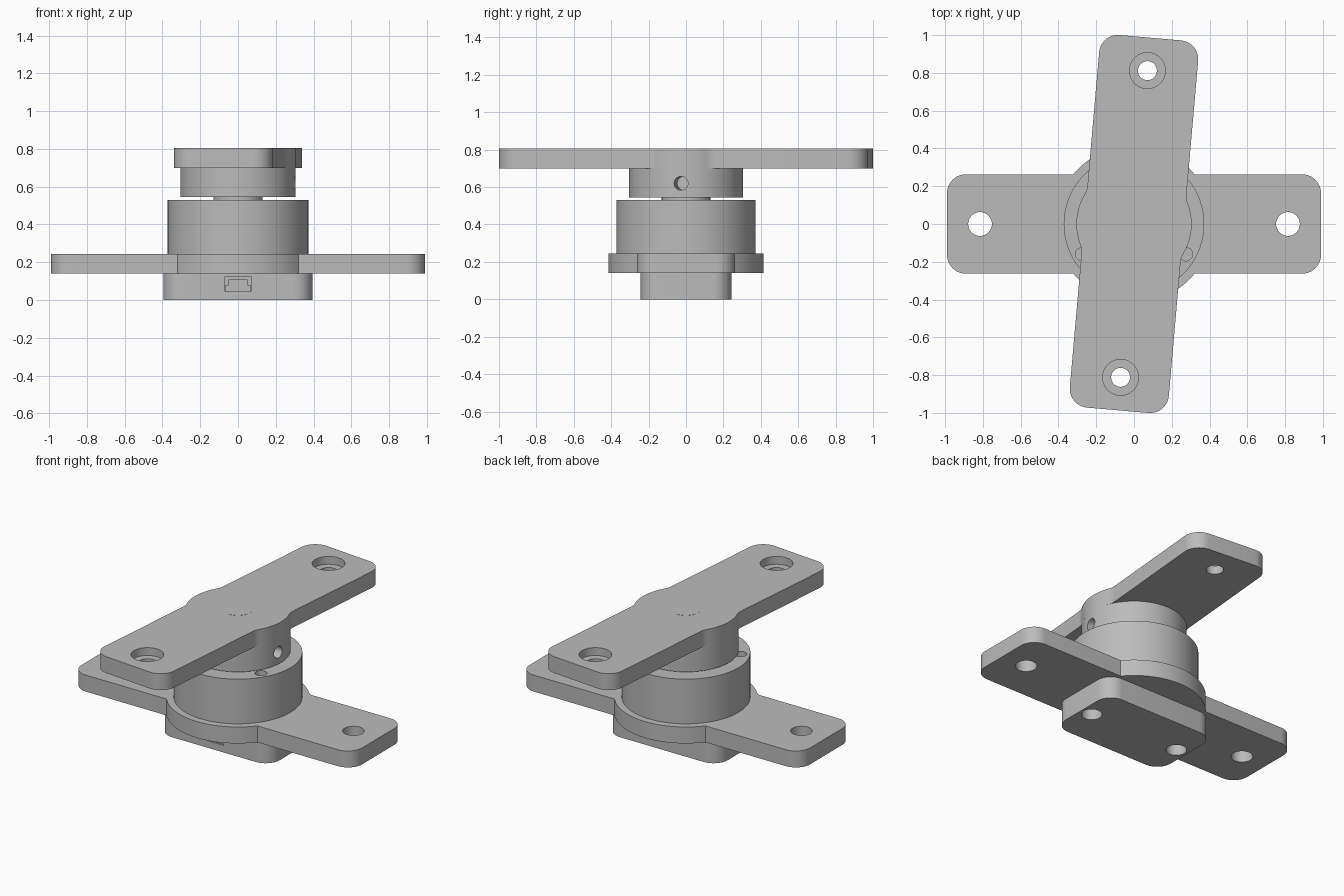
import bpy
import bmesh
from math import cos, sin, pi, atan2, sqrt, radians
from mathutils import Matrix

default = bpy.data.objects.get("Cube")
if default:
    bpy.data.objects.remove(default)

grey = bpy.data.materials.new("plain grey")
grey.use_nodes = True
grey.diffuse_color = (0.5, 0.5, 0.5, 1)
grey.node_tree.nodes["Principled BSDF"].inputs["Base Color"].default_value = grey.diffuse_color

TURN = Matrix.Rotation(radians(85), 4, "Z")   # long axis of the upper arm


def arc(cx, cy, r, a0, a1, n):
    return [(cx + r * cos(a0 + (a1 - a0) * i / n), cy + r * sin(a0 + (a1 - a0) * i / n))
            for i in range(n + 1)]


def outline(length, width, corner, boss=0, fillet=0):
    """Rounded rectangle, with an optional round boss bulging from its long sides."""
    quarter = arc(length - corner, width - corner, corner, 0, pi / 2, 10)
    if boss:
        h = width + fillet
        d = sqrt((boss + fillet) ** 2 - h ** 2)
        meet = atan2(h, d)
        if fillet:
            quarter += arc(d, h, fillet, -pi / 2, meet - pi, 6)[:-1]
        quarter += arc(0, 0, boss, meet, pi / 2, 16)[:-1]
        half = quarter + [(0, boss)]
    else:
        half = list(quarter)
    half += [(-x, y) for x, y in reversed(quarter)]
    return half + [(-x, -y) for x, y in half]


def circle(r, x=0, y=0, n=64):
    return arc(x, y, r, 0, 2 * pi, n)[:-1]


def prism(name, points, z0, z1, matrix=None):
    bm = bmesh.new()
    face = bm.faces.new([bm.verts.new((x, y, z0)) for x, y in points])
    top = bmesh.ops.extrude_face_region(bm, geom=[face])["geom"]
    bmesh.ops.translate(bm, vec=(0, 0, z1 - z0),
                        verts=[v for v in top if isinstance(v, bmesh.types.BMVert)])
    bmesh.ops.recalc_face_normals(bm, faces=bm.faces)
    if matrix:
        bm.transform(matrix)
    mesh = bpy.data.meshes.new(name)
    bm.to_mesh(mesh)
    bm.free()
    mesh.materials.append(grey)
    obj = bpy.data.objects.new(name, mesh)
    bpy.context.collection.objects.link(obj)
    return obj


def cut(obj, cutters):
    for cutter in cutters:
        mod = obj.modifiers.new("cut", "BOOLEAN")
        mod.operation = "DIFFERENCE"
        mod.solver = "EXACT"
        mod.object = cutter
    bpy.context.view_layer.update()
    result = bpy.data.meshes.new_from_object(
        obj.evaluated_get(bpy.context.evaluated_depsgraph_get()))
    obj.modifiers.clear()
    obj.data = result
    for cutter in cutters:
        bpy.data.objects.remove(cutter)


def box(name, x, y0, y1, z0, z1):
    return prism(name, [(-x, y0), (x, y0), (x, y1), (-x, y1)], z0, z1)


def hole_pair(r, x, y, z0, z1, matrix=None):
    return [prism("cutter", circle(r, s * x, y, 40), z0, z1, matrix) for s in (-1, 1)]


# Base block with screw recesses underneath and a port pocket in front
base = prism("base_block", outline(0.395, 0.243, 0.1), 0, 0.14)
cut(base, hole_pair(0.06, 0.32, 0, -0.1, 0.1)
    + [box("cutter", 0.068, -0.4, -0.16, 0.045, 0.125)])
box("port_board", 0.067, -0.235, -0.15, 0.046, 0.08)
box("port_socket", 0.05, -0.235, -0.15, 0.08, 0.11)

# Lower arm with round flange and end holes
lower = prism("lower_arm", outline(0.99, 0.263, 0.1, 0.415), 0.14, 0.245)
cut(lower, hole_pair(0.063, 0.815, 0, 0, 0.4))

# Round housing with two small screw holes in its top
housing = prism("housing", circle(0.372, n=96), 0.245, 0.53)
cut(housing, hole_pair(0.035, 0.275, -0.16, 0.35, 0.7))

# Neck and shaft
prism("neck", circle(0.13), 0.53, 0.545)
prism("shaft", circle(0.09), 0.70, 0.8058)

# Turning hub with a set-screw hole in its left side
hub = prism("hub", circle(0.305, n=96), 0.545, 0.70, TURN)
side = Matrix.Rotation(radians(-5), 4, "Z") @ Matrix.Translation((0, 0, 0.62)) \
    @ Matrix.Rotation(pi / 2, 4, "Y")
cut(hub, [prism("cutter", circle(0.037, n=32), 0.12, 0.4, side)])

# Upper arm with counterbored end holes
upper = prism("upper_arm", outline(0.99, 0.263, 0.1, 0.305, 0.1), 0.70, 0.805, TURN)
cut(upper, hole_pair(0.05, 0.815, 0, 0.6, 0.9, TURN)
    + hole_pair(0.095, 0.815, 0, 0.755, 0.9, TURN))

# Smooth round walls, keep edges sharp
bpy.ops.object.select_all(action="DESELECT")
for obj in (base, lower, housing, hub, upper, bpy.data.objects["neck"], bpy.data.objects["shaft"]):
    obj.select_set(True)
    bpy.context.view_layer.objects.active = obj
bpy.ops.object.shade_smooth_by_angle(angle=radians(30))
